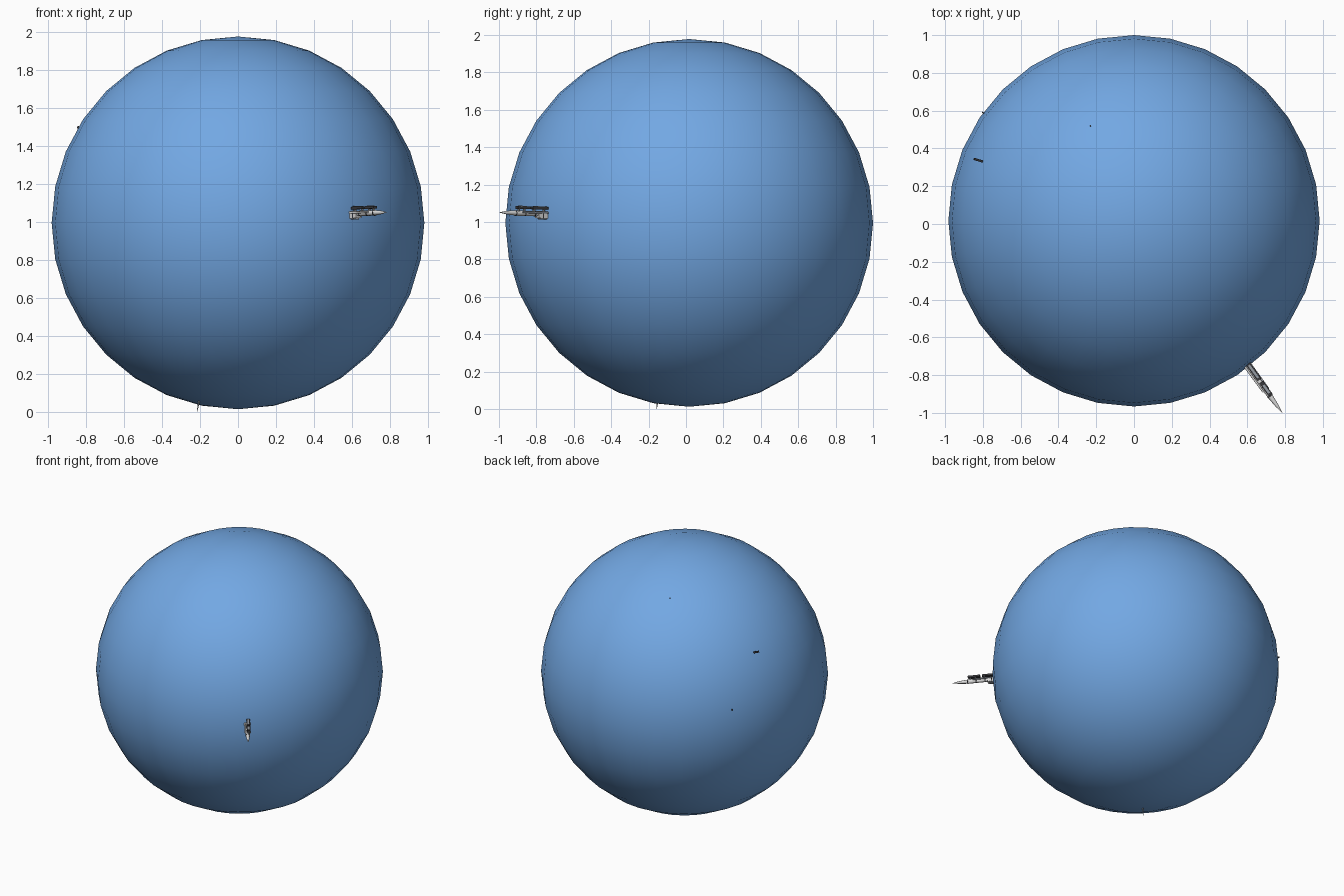
import bpy
import math
from mathutils import Matrix, Vector

cube = bpy.data.objects.get("Cube")
if cube:
    bpy.data.objects.remove(cube, do_unlink=True)


def material(name, rgb):
    m = bpy.data.materials.new(name)
    m.use_nodes = True
    m.diffuse_color = (*rgb, 1)
    m.node_tree.nodes["Principled BSDF"].inputs["Base Color"].default_value = (*rgb, 1)
    return m


BLUE = material("planet blue", (0.17, 0.39, 0.77))
WHITE = material("hull white", (0.72, 0.72, 0.72))
GREY = material("panel grey", (0.3, 0.33, 0.37))
DARK = material("dark grey", (0.04, 0.04, 0.045))

# Planet
CENTRE = Vector((0, 0.017, 0.995))
RADIUS = 0.983
bpy.ops.mesh.primitive_uv_sphere_add(segments=32, ring_count=16, radius=RADIUS, location=CENTRE)
planet = bpy.context.object
planet.name = "planet"
planet.data.materials.append(BLUE)
bpy.ops.object.shade_smooth()

# Ship frame: local x runs from the planet to the nose, z is up
TIP = Vector((0.785, -1.0, 1.05))
BASE = Vector((0.61, -0.76, 1.043))
forward = (TIP - BASE).normalized()
side = Vector((0, 0, 1)).cross(forward).normalized()
up = forward.cross(side)
FRAME = Matrix((forward, side, up)).transposed().to_4x4()
FRAME.translation = BASE
LENGTH = (TIP - BASE).length


def place(name, mat, matrix):
    ob = bpy.context.object
    ob.name = name
    ob.matrix_world = matrix
    ob.data.materials.append(mat)
    return ob


def box(name, mat, x0, x1, y, z, wide, high):
    bpy.ops.mesh.primitive_cube_add(size=1)
    local = Matrix.Translation(((x0 + x1) / 2, y, z))
    return place(name, mat, FRAME @ local @ Matrix.Diagonal((x1 - x0, wide, high, 1)))


def tube(name, mat, x0, x1, y, z, r0, r1):
    bpy.ops.mesh.primitive_cone_add(vertices=12, radius1=r0, radius2=r1, depth=x1 - x0)
    local = Matrix.Translation(((x0 + x1) / 2, y, z))
    ob = place(name, mat, FRAME @ local @ Matrix.Rotation(math.pi / 2, 4, "Y"))
    bpy.ops.object.shade_smooth_by_angle(angle=math.radians(40))
    return ob


# Hull and tapered nose
tube("hull", WHITE, -0.06, 0.19, 0, 0, 0.014, 0.014)
tube("nose", WHITE, 0.19, 0.25, 0, 0.001, 0.014, 0.009)
tube("nose_tip", WHITE, 0.25, LENGTH, 0, 0.001, 0.009, 0.0005)
for i, x in enumerate((0.06, 0.125, 0.185)):
    tube(f"hull_ring_{i + 1}", DARK, x, x + 0.006, 0, 0, 0.0155, 0.0155)

# Rear block with its underside pod
box("rear_block", WHITE, -0.05, 0.045, 0, -0.008, 0.038, 0.032)
box("rear_pod", GREY, -0.05, 0.03, 0, -0.025, 0.022, 0.01)
box("rear_band", DARK, 0.014, 0.02, 0, -0.008, 0.04, 0.034)

# Upper deck of two dark modules on struts
for i, (x0, x1) in enumerate(((-0.03, 0.085), (0.1, 0.185))):
    box(f"deck_module_{i + 1}", DARK, x0, x1, 0.006, 0.03, 0.024, 0.014)
    box(f"deck_panel_{i + 1}", GREY, x0 + 0.02, x1 - 0.012, 0.006, 0.037, 0.012, 0.006)
    for x in (x0 + 0.035, x1 - 0.015):
        box(f"deck_strut_{i + 1}", GREY, x - 0.004, x + 0.004, 0.006, 0.018, 0.012, 0.016)

# Side rails
for s in (-1, 1):
    tube("side_rail", GREY if s > 0 else WHITE, -0.03, 0.15, s * 0.016, 0.006, 0.006, 0.005)


# Small fittings that just break through the planet surface
def fitting(name, mat, point, size, along=None):
    point = Vector(point)
    axis = Vector(along) if along else point - CENTRE
    bpy.ops.mesh.primitive_cube_add(size=1)
    turn = axis.to_track_quat("Z", "Y").to_matrix().to_4x4()
    place(name, mat, Matrix.Translation(point) @ turn @ Matrix.Diagonal((*size, 1)))


fitting("side_fin", DARK, (-0.825, 0.338, 1.49), (0.012, 0.012, 0.05), (-0.05, 0.015, 0.025))
fitting("upper_stud", DARK, (-0.23, 0.518, 1.806), (0.006, 0.006, 0.012))
fitting("rear_stud", DARK, (-0.798, 0.588, 1.14), (0.008, 0.008, 0.012))

# Spike under the planet
bpy.ops.mesh.primitive_cone_add(vertices=8, radius1=0.006, radius2=0.001, depth=0.06)
lean = Vector((-0.2, -0.12, -0.97)).normalized()
spike = lean.to_track_quat("Z", "Y").to_matrix().to_4x4()
place("lower_spike", GREY, Matrix.Translation(Vector((-0.21, -0.153, 0.03))) @ spike)
